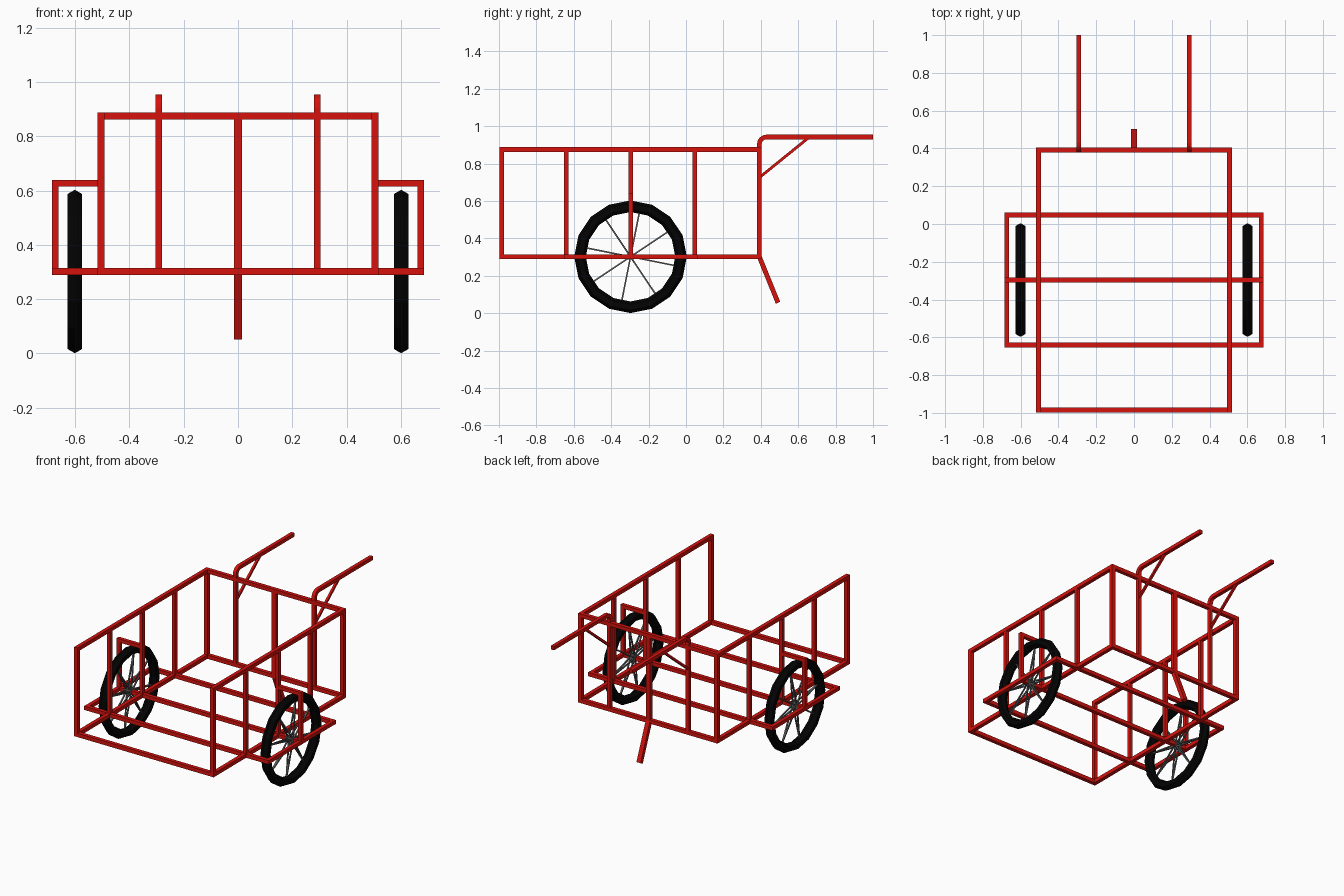
import bpy, bmesh, math
from mathutils import Vector

if "Cube" in bpy.data.objects:
    bpy.data.objects.remove(bpy.data.objects["Cube"])


def material(name, color):
    m = bpy.data.materials.new(name)
    m.diffuse_color = (*color, 1)
    m.use_nodes = True
    m.node_tree.nodes["Principled BSDF"].inputs["Base Color"].default_value = m.diffuse_color
    return m


RED = material("red_paint", (0.68, 0.006, 0.004))
BLACK = material("black_rubber", (0.001, 0.001, 0.001))
STEEL = material("dark_steel", (0.12, 0.12, 0.12))


def finish(bm, name, mat):
    bmesh.ops.recalc_face_normals(bm, faces=bm.faces[:])
    mesh = bpy.data.meshes.new(name)
    bm.to_mesh(mesh)
    bm.free()
    mesh.materials.append(mat)
    ob = bpy.data.objects.new(name, mesh)
    bpy.context.collection.objects.link(ob)
    return ob


def sweep(bm, path, w, h):
    """Capped square bar along a path, with mitred corners; w, h are half sizes."""
    pts = [Vector(p) for p in path]
    dirs = [(b - a).normalized() for a, b in zip(pts, pts[1:])]
    d = dirs[0]
    u = d.cross(Vector((0, 0, 1)) if abs(d.z) < 0.9 else Vector((0, 1, 0))).normalized()
    v = d.cross(u)
    ring = [pts[0] + u * w * a + v * h * b for a, b in ((1, 1), (-1, 1), (-1, -1), (1, -1))]
    rings = [[bm.verts.new(c) for c in ring]]
    for i, d in enumerate(dirs):
        n = d + dirs[min(i + 1, len(dirs) - 1)]
        ring = [c + d * ((pts[i + 1] - c).dot(n) / d.dot(n)) for c in ring]
        rings.append([bm.verts.new(c) for c in ring])
    for a, b in zip(rings, rings[1:]):
        for i in range(4):
            j = (i + 1) % 4
            bm.faces.new((a[i], a[j], b[j], b[i]))
    bm.faces.new(rings[0])
    bm.faces.new(rings[-1])


E = 0.0128                      # bar half width


def bars(name, paths, w=E, h=None, mat=RED):
    bm = bmesh.new()
    for p in paths:
        sweep(bm, p, w, h or w)
    return finish(bm, name, mat)


X, XO, XW = 0.505, 0.673, 0.601  # basket side, outer wheel rail, wheel centre
ZB, ZT = 0.302, 0.875            # floor and top rail heights
Y0, Y1 = -0.985, 0.392           # open end, handle end
YS = [Y0 + (Y1 - Y0) * i / 4 for i in range(5)]
YW = YS[2]

# Floor: end bars and the three cross bars that carry the wheels
bars("floor_end_bars", [[(-X - E, y, ZB), (X + E, y, ZB)] for y in (Y0, Y1)])
bars("floor_cross_bars", [[(-XO - E, y, ZB), (XO + E, y, ZB)] for y in YS[1:4]])
bars("back_top_rail", [[(-X - E, Y1, ZT), (X + E, Y1, ZT)]])

for s, side in ((-1, "left"), (1, "right")):
    # Basket side
    bars(side + "_side_frame", [
        [(s * X, Y0, ZB), (s * X, Y0, ZT), (s * X, Y1, ZT), (s * X, Y1, ZB)],
        [(s * X, Y0 - E, ZB), (s * X, Y1 + E, ZB)]])
    bars(side + "_side_posts", [[(s * X, y, ZB), (s * X, y, ZT)] for y in YS[1:4]], 0.012)
    # Wheel guard
    bars(side + "_wheel_guard", [
        [(s * XO, YS[1] - E, ZB), (s * XO, YS[3] + E, ZB)],
        [(s * X, YW, 0.627), (s * XO, YW, 0.627), (s * XO, YW, ZB)]], 0.0122)
    # Push handle with a rounded bend, and its brace
    hx, R = 0.292 * s, 0.038
    bend = [(hx, Y1 + R - R * math.cos(a), 0.942 - R + R * math.sin(a))
            for a in (math.pi / 2 * i / 4 for i in range(5))]
    bars(side + "_handle", [[(hx, Y1, ZB)] + bend + [(hx, 1.0, 0.942)]], 0.0122)
    bars(side + "_handle_brace", [[(hx, Y1, 0.725), (hx, 0.66, 0.942)]], 0.0075)

    # Tyre: 16-sided ring with a hexagonal section
    bm = bmesh.new()
    grid = []
    for i in range(16):
        a = 2 * math.pi * i / 16
        grid.append([])
        for j in range(6):
            b = 2 * math.pi * j / 6
            q = 0.27 + 0.031 * math.cos(b)
            grid[-1].append(bm.verts.new((XW * s + 0.031 * math.sin(b),
                                          YW + q * math.sin(a), ZB + q * math.cos(a))))
    for i in range(16):
        for j in range(6):
            k, l = (i + 1) % 16, (j + 1) % 6
            bm.faces.new((grid[i][j], grid[k][j], grid[k][l], grid[i][l]))
    finish(bm, side + "_tyre", BLACK)

    # Spokes fan in from both ends of the hub
    spokes = []
    for i in range(8):
        a = math.radians(45 * i + 33.75)
        c, n = math.cos(a), math.sin(a)
        for e in (-0.015, 0.015):
            spokes.append([(XW * s + e, YW + 0.01 * c, ZB + 0.01 * n),
                           (XW * s, YW + 0.245 * c, ZB + 0.245 * n)])
    bars(side + "_spokes", spokes, 0.004, mat=STEEL)
    bars(side + "_hub", [[(XW * s - 0.026, YW, ZB), (XW * s + 0.026, YW, ZB)]], 0.016, mat=STEEL)

# Kickstand: centre post that bends out to the ground
bars("kickstand", [[(0, Y1, ZT), (0, Y1, ZB), (0, 0.492, 0.056)]], 0.0155, 0.0128)
